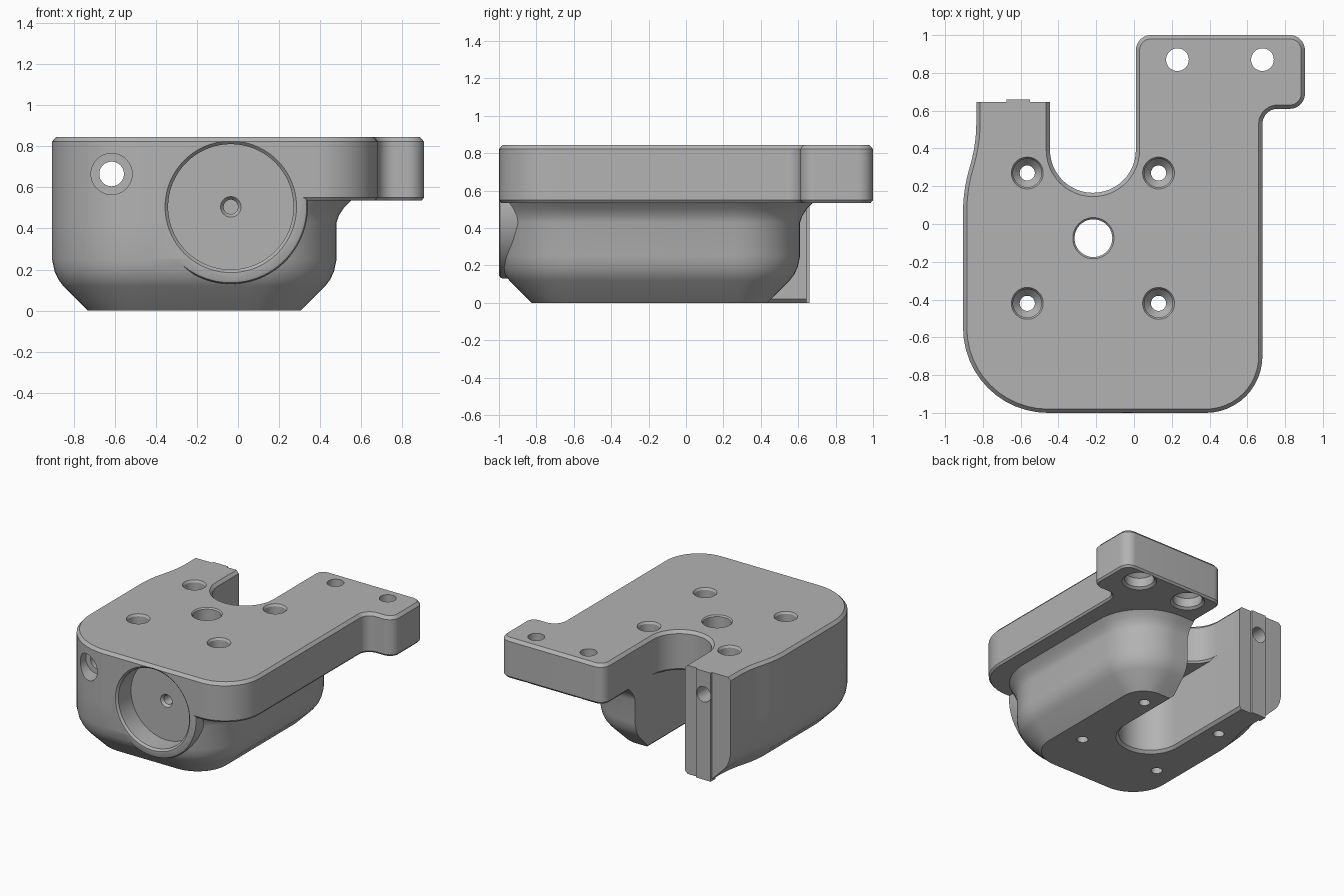
import bpy, bmesh, math
from mathutils import Vector, Matrix

if "Cube" in bpy.data.objects:
    bpy.data.objects.remove(bpy.data.objects["Cube"], do_unlink=True)

grey = bpy.data.materials.new("machined_grey")
grey.use_nodes = True
grey.diffuse_color = (0.45, 0.45, 0.45, 1)
grey.node_tree.nodes["Principled BSDF"].inputs["Base Color"].default_value = (0.45, 0.45, 0.45, 1)


def finish(name, bm):
    bmesh.ops.remove_doubles(bm, verts=bm.verts, dist=1e-5)
    bmesh.ops.recalc_face_normals(bm, faces=bm.faces)
    mesh = bpy.data.meshes.new(name)
    bm.to_mesh(mesh)
    bm.free()
    mesh.materials.append(grey)
    ob = bpy.data.objects.new(name, mesh)
    bpy.context.collection.objects.link(ob)
    return ob


def rounded(corners, steps=12):
    """Replace each (x, y, radius) corner with an arc."""
    out = []
    for i, (x, y, r) in enumerate(corners):
        p = Vector((x, y))
        if r == 0:
            out.append(p)
            continue
        a = (Vector(corners[i - 1][:2]) - p).normalized()
        b = (Vector(corners[(i + 1) % len(corners)][:2]) - p).normalized()
        half = a.angle(b) / 2
        centre = p + (a + b).normalized() * r / math.sin(half)
        start = p + a * r / math.tan(half) - centre
        end = p + b * r / math.tan(half) - centre
        sweep = math.pi - 2 * half
        if start.x * end.y - start.y * end.x < 0:
            sweep = -sweep
        for k in range(steps + 1):
            out.append(centre + Matrix.Rotation(sweep * k / steps, 2) @ start)
    return out


def loft(name, sections):
    """Skin a stack of (z, outline) sections and cap both ends."""
    bm = bmesh.new()
    rings = [[bm.verts.new((p.x, p.y, z)) for p in pts] for z, pts in sections]
    n = len(rings[0])
    for lo, hi in zip(rings, rings[1:]):
        for i in range(n):
            j = (i + 1) % n
            bm.faces.new((lo[i], lo[j], hi[j], hi[i]))
    bm.faces.new(rings[0][::-1])
    bm.faces.new(rings[-1])
    return finish(name, bm)


def lathe(name, profile, x, other, axis="Z", sides=48):
    """Solid of revolution; profile is (radius, position along axis)."""
    sections = []
    for r, t in profile:
        sections.append((t, [Vector((r * math.cos(2 * math.pi * k / sides),
                                     r * math.sin(2 * math.pi * k / sides))) for k in range(sides)]))
    ob = loft(name, sections)
    if axis == "Z":
        ob.data.transform(Matrix.Translation((x, other, 0)))
    else:
        ob.data.transform(Matrix.Translation((x, 0, other)) @ Matrix.Rotation(-math.pi / 2, 4, "X"))
    return ob


def box(name, lo, hi):
    bm = bmesh.new()
    bmesh.ops.create_cube(bm, size=1)
    for v in bm.verts:
        v.co = [l + (c + 0.5) * (h - l) for c, l, h in zip(v.co, lo, hi)]
    return finish(name, bm)


def cut(target, cutters):
    bpy.context.view_layer.objects.active = target
    for c in cutters:
        mod = target.modifiers.new("cut", "BOOLEAN")
        mod.operation, mod.solver, mod.object = "DIFFERENCE", "EXACT", c
        bpy.ops.object.modifier_apply(modifier=mod.name)


def left_edge(d):
    return [(-0.835 + d, 0.645, 0), (-0.835 + d, 0.43, 0.8), (-0.905 + d, 0.17, 0.8)]


def flange_outline(d):
    s = 0.2275 + d
    return rounded([(-0.905 + d, -1 + d, 0.45 - d), (0.68 - d, -1 + d, 0.3 - d),
                    (0.68 - d, 0.61 + d, 0.08 + d), (0.905 - d, 0.61 + d, 0.08 - d),
                    (0.905 - d, 1 - d, 0.08 - d), (0.01 + d, 1 - d, 0.08 - d),
                    (0.01 + d, 0.165 - d, s), (-0.445 - d, 0.165 - d, s),
                    (-0.445 - d, 0.645, 0)] + left_edge(d))


def body_outline(d, flare):
    e = flare - d
    return rounded([(-0.905 + d, -1 + d, 0.45 - d), (0.48 + e, -1 + d, 0.42 - d),
                    (0.48 + e, 0.61 + e, 0.35 + e), (-0.2, 0.61 + e, 0),
                    (-0.2, 0.645, 0)] + left_edge(d))


def slot_outline(s):
    return rounded([(-0.2175 + s, 1.2, 0), (-0.2175 - s, 1.2, 0),
                    (-0.2175 - s, -0.075 - s, s), (-0.2175 + s, -0.075 - s, s)], 20)


# Top plate with its ear and back slot
flange = loft("top_plate", [(z, flange_outline(d)) for z, d in
                            [(0.535, 0.012), (0.55, 0), (0.822, 0), (0.845, 0.02)]])

# Lower housing: chamfered base, flare under the plate
body = loft("lower_housing", [(z, body_outline(d, f)) for z, d, f in
            [(0, 0.175, 0), (0.12, 0.055, 0), (0.15, 0.032, 0), (0.19, 0.013, 0), (0.25, 0, 0),
             (0.43, 0, 0), (0.465, 0, 0.012), (0.5, 0, 0.035), (0.535, 0, 0.07), (0.555, 0, 0.09)]])

# Front round boss and rear rib
boss = lathe("front_boss", [(0.355, -1), (0.369, -0.994), (0.375, -0.98), (0.375, -0.75)],
             -0.035, 0.505, "Y", 96)
rib = box("rear_rib", (-0.675, 0.6, 0), (-0.55, 0.66, 0.845))

# Cutters
boss_trim = box("boss_trim", (-1, -1.5, 0.7), (1, 0, 1.5))
slot = loft("slot_cutter", [(z, slot_outline(s)) for z, s in
                            [(-0.05, 0.2475), (0, 0.2475), (0.02, 0.2275), (0.7, 0.2275)]])
pocket = lathe("pocket_cutter", [(0.32, -1.1), (0.32, -1), (0.305, -0.985), (0.305, -0.83)],
               -0.035, 0.505, "Y", 96)
pocket_hole = lathe("pocket_hole_cutter", [(0.05, -0.9), (0.05, -0.83), (0.035, -0.81), (0.035, -0.7)],
                    -0.035, 0.505, "Y")
long_bore = lathe("long_bore_cutter", [(0.1, -1.1), (0.1, -0.85), (0.06, -0.849), (0.06, 0.9)],
                  -0.615, 0.665, "Y")
centre_bore = lathe("centre_bore_cutter", [(0.1, 0.4), (0.1, 0.835), (0.11, 0.846), (0.11, 1)],
                    -0.215, -0.075)
screws = [lathe("screw_cutter", [(0.04, -0.1), (0.04, 0.42), (0.075, 0.46), (0.075, 0.83),
                                 (0.085, 0.846), (0.085, 1)], x, y)
          for x in (-0.565, 0.13) for y in (-0.42, 0.27)]
ears = [lathe("ear_cutter", [(0.125, 0.4), (0.125, 0.534), (0.105, 0.55), (0.105, 0.62),
                             (0.06, 0.66), (0.06, 1)], x, 0.87) for x in (0.23, 0.68)]

cut(boss, [boss_trim, pocket, pocket_hole])
cut(flange, [pocket, pocket_hole, long_bore, centre_bore] + screws + ears)
cut(body, [slot, pocket, pocket_hole] + screws)
cut(rib, [long_bore])
for c in [boss_trim, slot, pocket, pocket_hole, long_bore, centre_bore] + screws + ears:
    bpy.data.objects.remove(c, do_unlink=True)

# Smooth curved walls, keep machined edges sharp
for ob in bpy.context.view_layer.objects:
    ob.select_set(ob in (flange, body, boss, rib))
bpy.context.view_layer.objects.active = flange
bpy.ops.object.shade_smooth_by_angle(angle=math.radians(30))
